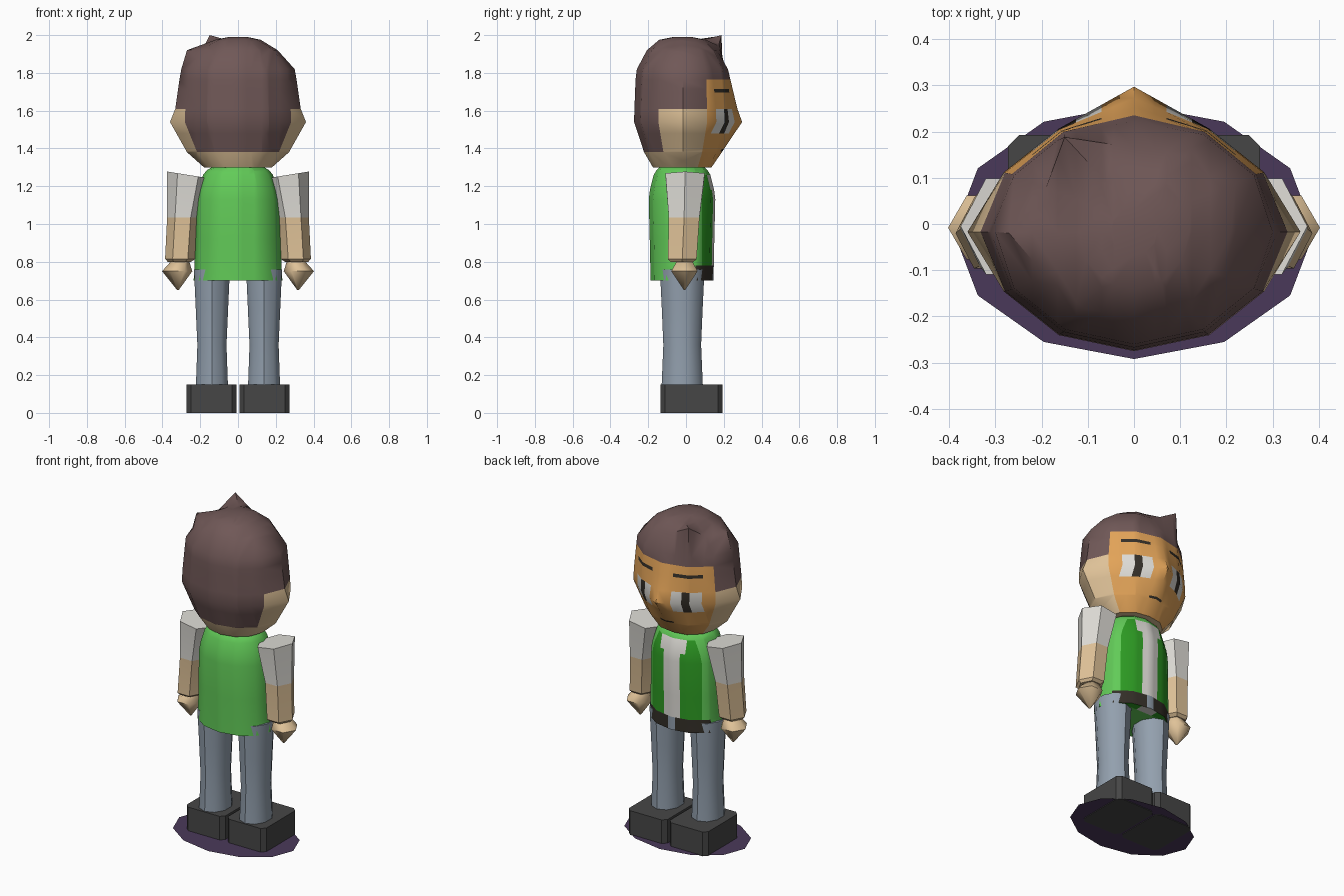
import bpy, bmesh, math
from mathutils import Vector

if "Cube" in bpy.data.objects:
    bpy.data.objects.remove(bpy.data.objects["Cube"])


def srgb(r, g, b):
    return [((c / 255 + 0.055) / 1.055) ** 2.4 for c in (r, g, b)] + [1.0]


COLOURS = {
    "hair_brown": (112, 88, 87), "skin_tan": (223, 194, 152),
    "face_orange": (226, 163, 88), "light_green": (98, 203, 88),
    "dark_green": (45, 155, 35), "off_white": (222, 220, 214),
    "denim_blue": (147, 160, 174), "shoe_grey": (70, 70, 70),
    "base_purple": (74, 57, 90), "dark_trim": (52, 47, 40),
}
NAMES = list(COLOURS)
HAIR, SKIN, FACE, LIME, GREEN, WHITE, DENIM, SHOE, PURPLE, DARK = range(10)
MATS = []
for name, rgb in COLOURS.items():
    m = bpy.data.materials.new(name)
    m.diffuse_color = srgb(*rgb)
    m.use_nodes = True
    m.node_tree.nodes["Principled BSDF"].inputs["Base Color"].default_value = m.diffuse_color
    MATS.append(m)


def ring(z, cx, cy, rx, ry, n, phase=0.0):
    """Points round an ellipse, starting at +y and turning towards +x."""
    return [(cx + rx * math.sin(2 * math.pi * (j + phase) / n),
             cy + ry * math.cos(2 * math.pi * (j + phase) / n), z) for j in range(n)]


def loft(name, rings, mat, cuts=(), paint=None, smooth=40):
    """Skin rings of points; mat(i, j) colours quads, paint(face centre, index) recolours after cuts."""
    bm = bmesh.new()
    rows = [[bm.verts.new(p) for p in r] for r in rings]
    n = len(rows[0])
    pick = mat if callable(mat) else lambda i, j: mat
    for i in range(len(rows) - 1):
        for j in range(n):
            k = (j + 1) % n
            f = bm.faces.new((rows[i][j], rows[i][k], rows[i + 1][k], rows[i + 1][j]))
            f.material_index = pick(i, j)
    for row, i in ((rows[0], 0), (rows[-1], len(rows) - 2)):
        bm.faces.new(row).material_index = pick(i, 3)
    bmesh.ops.recalc_face_normals(bm, faces=bm.faces[:])
    for axis, value in cuts:
        co, no = Vector(), Vector()
        co[axis], no[axis] = value, 1
        bmesh.ops.bisect_plane(bm, geom=bm.verts[:] + bm.edges[:] + bm.faces[:],
                               dist=1e-5, plane_co=co, plane_no=no)
    if paint:
        for f in bm.faces:
            f.material_index = paint(f.calc_center_median(), f.material_index)
    return finish(name, bm, smooth)


def finish(name, bm, smooth):
    me = bpy.data.meshes.new(name)
    bm.to_mesh(me)
    bm.free()
    for m in MATS:
        me.materials.append(m)
    ob = bpy.data.objects.new(name, me)
    bpy.context.collection.objects.link(ob)
    if smooth:
        bpy.ops.object.select_all(action='DESELECT')
        ob.select_set(True)
        bpy.context.view_layer.objects.active = ob
        bpy.ops.object.shade_smooth_by_angle(angle=math.radians(smooth))
    return ob


# Head: z, half width, ear half width, half depth, nose y
head_rings = []
for z, rx, ear, ry, nose in [
        (1.30, .18, .18, .158, .135), (1.38, .25, .27, .205, .19),
        (1.54, .325, .36, .258, .297), (1.61, .322, .332, .256, .272),
        (1.765, .305, .31, .25, .235), (1.82, .30, .30, .243, .222),
        (1.92, .22, .21, .19, .165), (1.975, .12, .12, .125, .105),
        (1.99, .05, .05, .05, .03)]:
    r = ring(z, 0, -.017, rx, ry, 12)
    r[0] = (0, nose, z)
    r[3], r[9] = (ear, -.017, z), (-ear, -.017, z)
    head_rings.append(r)
# Hair tuft and uneven crown
head_rings[6][11] = (-.15, .188, 2.0)
head_rings[6][9] = (-.27, -.02, 1.92)


def head_mat(i, j):
    if j in (0, 1, 10, 11) and i < 4:
        return FACE
    if i >= 3 or (4 <= j <= 7 and i >= 1):
        return HAIR
    return SKIN


def face_paint(c, old):
    x, z = abs(c.x), c.z
    if old != FACE:
        return old
    if 1.48 < z < 1.61 and .07 < x < .22:        # eyes and pupils
        return DARK if .125 < x < .165 else WHITE
    if 1.695 < z < 1.715 and .07 < x < .22:      # brows
        return DARK
    if 1.385 < z < 1.397 and x < .045:           # mouth
        return DARK
    return old


cuts = [(0, s * x) for x in (.045, .07, .125, .165, .22) for s in (1, -1)]
cuts += [(2, z) for z in (1.385, 1.397, 1.48, 1.695, 1.715)]
loft("head", head_rings, head_mat, cuts, face_paint)


# Shirt with open vest front and belt
def shirt_paint(c, old):
    x = abs(c.x)
    if c.z < .78 and c.y > .05 and c.z > .701:
        return DENIM if x < .025 else DARK
    if c.y < .085 or c.z > 1.26:
        return LIME
    return WHITE if x < (.055 if c.z < 1.18 else .085) else GREEN


shirt = [(.70, .235, .167), (.78, .23, .168), (.92, .226, .171), (1.13, .22, .176),
         (1.18, .21, .17), (1.26, .185, .15), (1.285, .165, .135), (1.305, .13, .115)]
loft("shirt", [ring(z, 0, -.021, rx, ry, 12) for z, rx, ry in shirt], LIME,
     [(0, v) for v in (-.085, -.055, -.025, .025, .055, .085)] + [(1, .05), (1, .085)],
     shirt_paint)

for side, s in (("left", -1), ("right", 1)):
    # Trouser legs
    legs = [(.12, .09, .11), (.36, .081, .10), (.55, .09, .108), (.76, .10, .118)]
    loft(side + "_leg", [ring(z, s * .138, -.02, rx, ry, 10) for z, rx, ry in legs], DENIM)

    # Chamfered shoes
    x0, x1, y0, y1, c = .008, .272, -.135, .193, .024
    outline = [(x0 + c, y0), (x1 - c, y0), (x1, y0 + c), (x1, y1 - c),
               (x1 - c, y1), (x0 + c, y1), (x0, y1 - c), (x0, y0 + c)]
    loft(side + "_shoe", [[(s * x, y, z) for x, y in outline] for z in (0, .15)],
         SHOE, smooth=0)

    # Arms: short sleeve over bare forearm, shoulder cap tilted outwards
    arm = [(.80, .31, -.02, .062, .07), (.815, .306, -.02, .08, .088),
           (1.035, .292, -.01, .083, .094), (1.26, .265, -.005, .11, .12)]
    rows = [ring(z, s * cx, cy, rx, ry, 6, .5) for z, cx, cy, rx, ry in arm]
    rows[3] = [(x, y, z + (abs(x) - .265) * .16) for x, y, z in rows[3]]
    loft(side + "_arm", rows, lambda i, j: WHITE if i == 2 else SKIN, smooth=30)

    # Hands: pointed fists
    hand = [(.808, .305, .045), (.75, .322, .08), (.65, .318, .004)]
    loft(side + "_hand", [ring(z, s * cx, -.008, r, r, 6, .5) for z, cx, r in hand],
         SKIN, smooth=60)

# Ground disc, just above the soles
bm = bmesh.new()
bm.faces.new([bm.verts.new(p) for p in reversed(ring(.004, 0, -.017, .39, .275, 12))])
for f in bm.faces:
    f.material_index = PURPLE
finish("base_disc", bm, 0)
